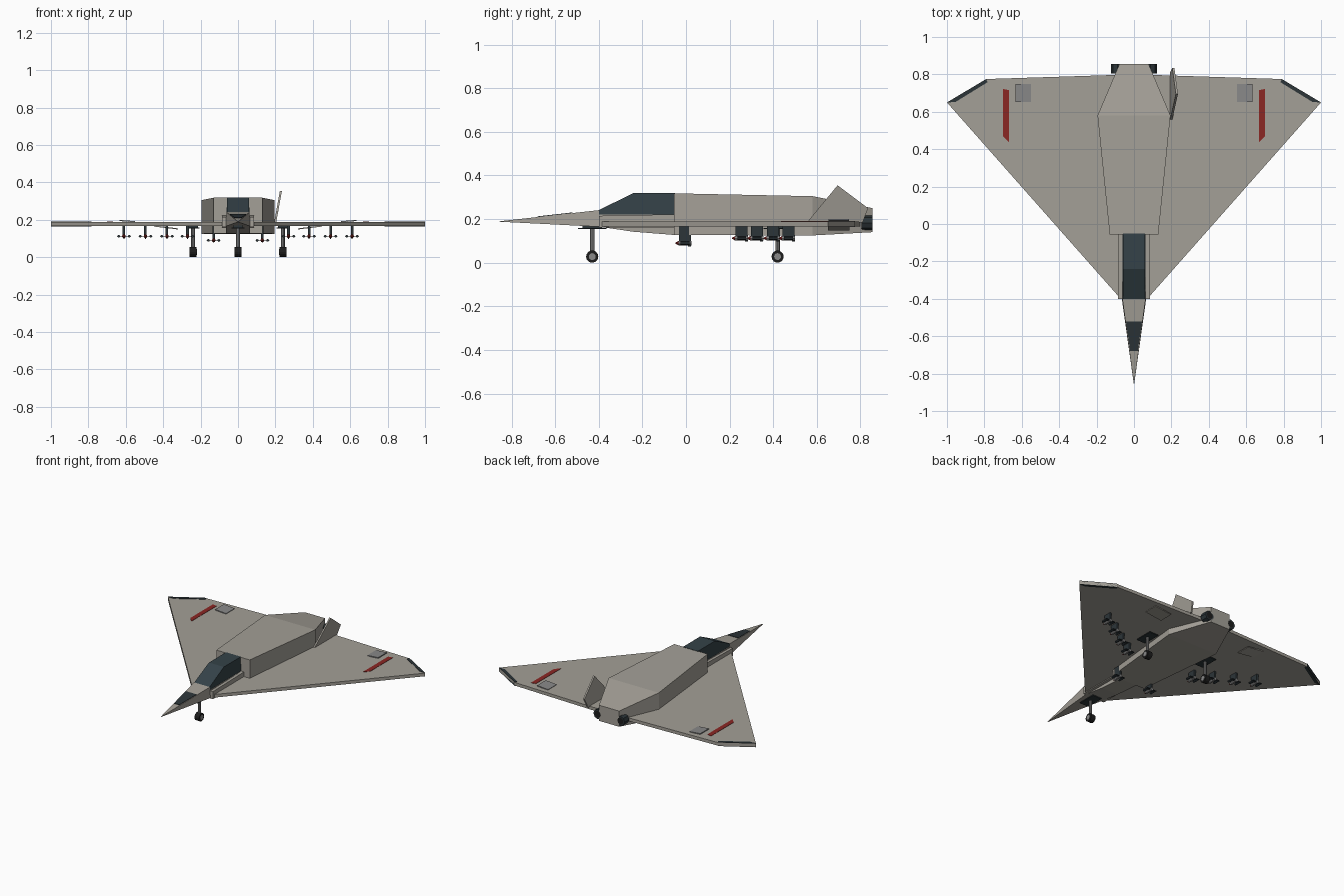
import bpy, bmesh, math
from mathutils import Matrix, Vector

if "Cube" in bpy.data.objects:
    bpy.data.objects.remove(bpy.data.objects["Cube"])


def mat(name, c):
    m = bpy.data.materials.new(name)
    m.diffuse_color = (*c, 1)
    m.use_nodes = True
    m.node_tree.nodes["Principled BSDF"].inputs["Base Color"].default_value = m.diffuse_color
    return m


SKIN = mat("skin", (.37, .35, .31))
DARK = mat("dark_trim", (.025, .035, .04))
GLASS = mat("glass", (.035, .055, .065))
RED = mat("red", (.26, .02, .017))
STEEL = mat("steel", (.25, .25, .25))
RUBBER = mat("rubber", (.012, .012, .012))


def finish(name, bm, m):
    bmesh.ops.recalc_face_normals(bm, faces=bm.faces)
    me = bpy.data.meshes.new(name)
    bm.to_mesh(me)
    bm.free()
    me.materials.append(m)
    ob = bpy.data.objects.new(name, me)
    bpy.context.collection.objects.link(ob)
    return ob


def loft(name, secs, m, x=0):
    # Rectangular sections: y, half width bottom, half width top, z bottom, z top
    bm = bmesh.new()
    rings = [[bm.verts.new((x + a, y, b)) for a, b in
              ((-w0, z0), (w0, z0), (w1, z1), (-w1, z1))] for y, w0, w1, z0, z1 in secs]
    for p, q in zip(rings, rings[1:]):
        for i in range(4):
            j = (i + 1) % 4
            bm.faces.new((p[i], p[j], q[j], q[i]))
    bm.faces.new(rings[0])
    bm.faces.new(rings[-1])
    return finish(name, bm, m)


def slab(name, pts, d, m):
    # Flat 3D outline pushed along the vector d
    bm = bmesh.new()
    f = bm.faces.new([bm.verts.new(p) for p in pts])
    r = bmesh.ops.extrude_face_region(bm, geom=[f])
    bmesh.ops.translate(bm, vec=d, verts=[v for v in r["geom"] if isinstance(v, bmesh.types.BMVert)])
    return finish(name, bm, m)


def box(name, c, s, m, rot_y=0):
    bm = bmesh.new()
    M = Matrix.Translation(c) @ Matrix.Rotation(rot_y, 4, 'Y') @ Matrix.Diagonal((*s, 1))
    bmesh.ops.create_cube(bm, size=1, matrix=M)
    return finish(name, bm, m)


def cyl(name, c, r1, r2, h, axis, n, m):
    bm = bmesh.new()
    R = Vector((0, 0, 1)).rotation_difference(Vector(axis)).to_matrix().to_4x4()
    bmesh.ops.create_cone(bm, cap_ends=True, segments=n, radius1=r1, radius2=r2, depth=h,
                          matrix=Matrix.Translation(c) @ R)
    return finish(name, bm, m)


# Delta wing
half = [(.08, -.39), (1, .65), (.79, .775), (0, .80)]
outline = half + [(-x, y) for x, y in half[:3][::-1]]
slab("delta_wing", [(x, y, .167) for x, y in outline], (0, 0, .022), SKIN)

# Fuselage, cockpit section and nose
loft("main_fuselage", [(-.055, .13, .13, .127, .318), (.58, .195, .195, .125, .305),
                       (.855, .078, .078, .14, .25)], SKIN)
loft("cockpit_hull", [(-.40, .065, .065, .165, .222), (-.24, .065, .065, .142, .222),
                      (-.05, .065, .065, .127, .222)], SKIN)
loft("nose", [(-.855, .001, .001, .188, .19), (-.40, .065, .062, .165, .241)], SKIN)
loft("canopy", [(-.40, .062, .06, .22, .241), (-.24, .062, .058, .22, .32),
                (-.05, .062, .058, .22, .32)], GLASS)


def nose_z(y):
    return .19 + (y + .855) / .455 * .051


# Dark panel lying on the nose
slab("nose_panel", [(-.043, -.52, nose_z(-.52)), (.043, -.52, nose_z(-.52)),
                    (.02, -.68, nose_z(-.68)), (-.02, -.68, nose_z(-.68))], (0, 0, .003), DARK)

# Single canted fin on the right side
slab("tail_fin", [(.193, .555, .185), (.224, .695, .355), (.205, .835, .25), (.193, .81, .185)],
     (.011, 0, 0), SKIN)

for s, side in ((-1, "left"), (1, "right")):
    # Side cheeks beside the cockpit
    loft(side + "_cheek", [(-.40, .011, .011, .162, .215), (-.05, .011, .011, .16, .222)], SKIN, s * .074)

    # Wing tip trim and red stripe
    slab(side + "_tip_trim", [(s * x, y, .164) for x, y in
                              ((1, .65), (.79, .775), (.783, .758), (.955, .652))], (0, 0, .028), DARK)
    slab(side + "_red_stripe", [(s * x, y, .187) for x, y in
                                ((.70, .722), (.667, .715), (.667, .435), (.70, .47))], (0, 0, .004), RED)

    # Air brakes above and below the wing
    box(side + "_upper_brake", (s * .592, .70, .193), (.085, .095, .006), STEEL, -s * .08)
    box(side + "_lower_brake", (s * .385, .70, .159), (.13, .10, .006), SKIN, -s * .12)

    # Engine nozzle
    cyl(side + "_nozzle", (s * .088, .83, .183), .034, .034, .05, (0, 1, 0), 8, DARK)
    cyl(side + "_nozzle_core", (s * .088, .854, .183), .024, .024, .003, (0, 1, 0), 8, RUBBER)


# Landing gear
def gear(name, x, y):
    cyl(name + "_strut", (x, y, .10), .010, .010, .13, (0, 0, 1), 8, STEEL)
    cyl(name + "_wheel", (x, y, .028), .028, .028, .036, (1, 0, 0), 14, RUBBER)
    cyl(name + "_hub", (x, y, .028), .016, .016, .04, (1, 0, 0), 12, STEEL)
    box(name + "_bay", (x, y, .157), (.07, .13, .006), DARK)
    box(name + "_bay_root", (x, y, .164), (.05, .09, .01), DARK)


gear("nose_gear", 0, -.43)
for s, side in ((-1, "left"), (1, "right")):
    gear(side + "_main_gear", s * .24, .42)


# Missiles hung from pylons
def missile(name, x, y, z, top):
    box(name + "_pylon", (x, y, (z + top) / 2 + .004), (.014, .055, top - z - .004), DARK)
    cyl(name + "_body", (x, y, z), .010, .010, .06, (0, 1, 0), 8, STEEL)
    cyl(name + "_tip", (x, y - .037, z), .010, .002, .014, (0, -1, 0), 8, RED)
    box(name + "_fins_flat", (x, y + .018, z), (.075, .018, .004), DARK)
    box(name + "_fins_upright", (x, y + .022, z), (.004, .014, .03), DARK)
    for s in (-1, 1):
        cyl(name + "_pod", (x + s * .028, y, z), .008, .008, .04, (0, 1, 0), 6, DARK)


for s, side in ((-1, "left"), (1, "right")):
    for i, (x, y) in enumerate(((.27, .255), (.38, .325), (.495, .40), (.61, .47))):
        missile(f"{side}_missile_{i + 1}", s * x, y, .112, .168)
    missile(side + "_inner_missile", s * .13, -.005, .09, .168)
